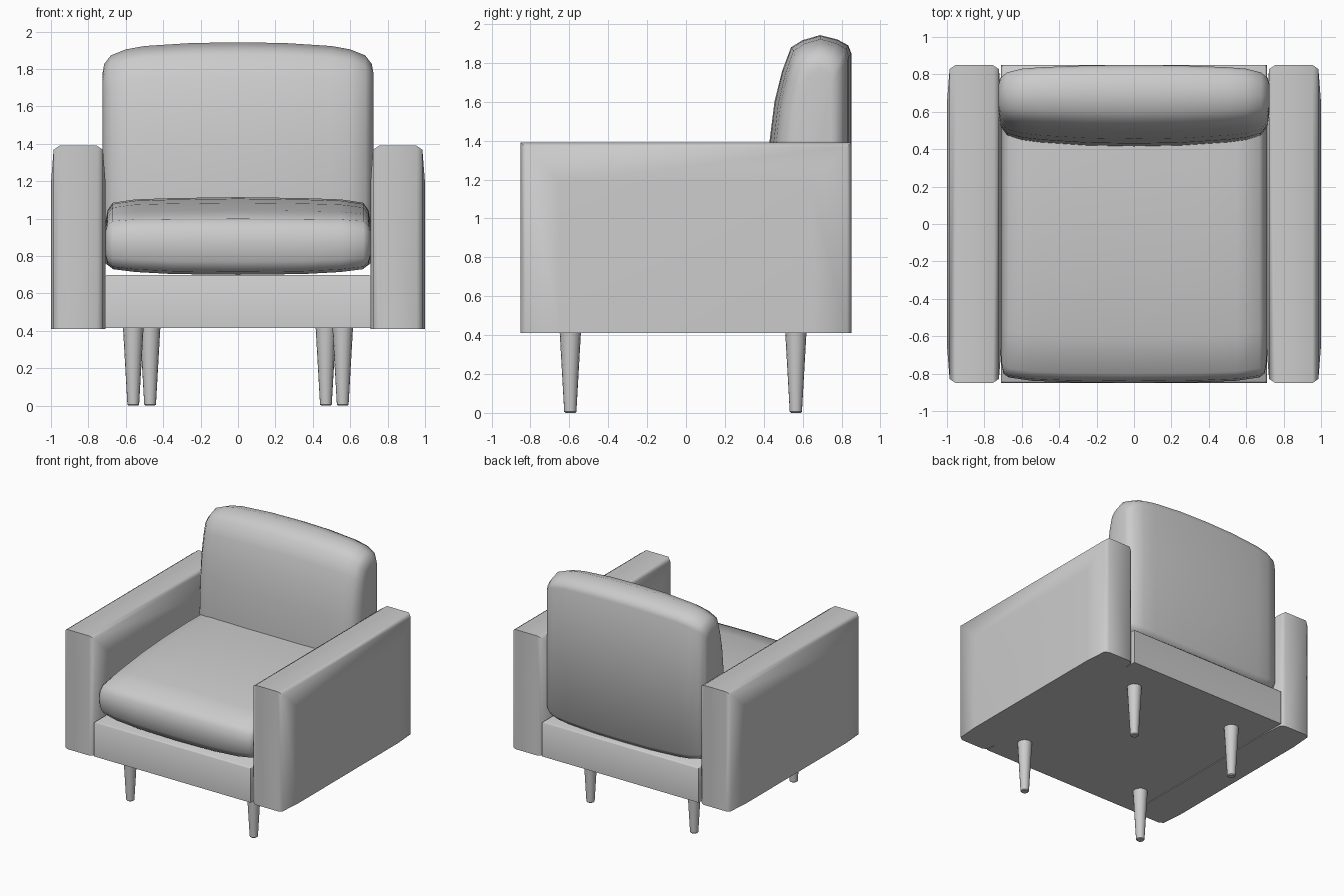
import bpy
import bmesh
from math import radians

cube = bpy.data.objects.get("Cube")
if cube:
    bpy.data.objects.remove(cube, do_unlink=True)

grey = bpy.data.materials.new("soft_grey")
grey.use_nodes = True
grey.diffuse_color = (0.6, 0.6, 0.6, 1)
grey.node_tree.nodes["Principled BSDF"].inputs["Base Color"].default_value = (0.6, 0.6, 0.6, 1)


def finish(name, bm, angle=60):
    """Turn a bmesh into a shaded, coloured object."""
    bmesh.ops.recalc_face_normals(bm, faces=bm.faces)
    mesh = bpy.data.meshes.new(name)
    bm.to_mesh(mesh)
    bm.free()
    mesh.materials.append(grey)
    obj = bpy.data.objects.new(name, mesh)
    bpy.context.collection.objects.link(obj)
    bpy.ops.object.select_all(action="DESELECT")
    obj.select_set(True)
    bpy.context.view_layer.objects.active = obj
    bpy.ops.object.shade_smooth_by_angle(angle=radians(angle))
    return obj


def loft(name, rings, angle=60):
    """Skin a row of matching closed rings and cap both ends."""
    bm = bmesh.new()
    loops = [[bm.verts.new(p) for p in ring] for ring in rings]
    n = len(loops[0])
    for a, b in zip(loops, loops[1:]):
        for i in range(n):
            j = (i + 1) % n
            bm.faces.new((a[i], a[j], b[j], b[i]))
    bm.faces.new(loops[0])
    bm.faces.new(loops[-1])
    return finish(name, bm, angle)


def cushion(name, profile, insets):
    """Sweep a side profile across x, pulling it in towards both ends.
    Each inset is (x, front, back, top, bottom)."""
    ys, zs = zip(*profile)
    y0, y1, z0, z1 = min(ys), max(ys), min(zs), max(zs)

    def ring(x, front, back, top, bottom):
        points = []
        for y, z in profile:
            s, t = (y - y0) / (y1 - y0), (z - z0) / (z1 - z0)
            points.append((x, y + front * (1 - s) - back * s,
                           z + bottom * (1 - t) - top * t))
        return points

    left = [ring(*row) for row in insets]
    right = [ring(-row[0], *row[1:]) for row in insets[:0:-1]]
    return loft(name, right + left)


# Arms: upright panels with softened long edges and a flat underside
arm_section = [(0.708, 0.2), (0.722, 0.022), (0.755, 0),
               (0.955, 0), (0.986, 0.022), (1.0, 0.2)]
for side, label in ((1, "left"), (-1, "right")):
    loft(label + "_arm", [
        [(side * x, d - 0.85, 0.41), (side * x, 0.85 - d, 0.41),
         (side * x, 0.85 - d, 1.39 - d), (side * x, d - 0.85, 1.39 - d)]
        for x, d in arm_section])

# Base frame with a slightly eased top edge
base = [(0.71, 0.85, 0.415), (0.71, 0.85, 0.69), (0.70, 0.84, 0.70)]
loft("base_frame", [
    [(-x, -y, z), (x, -y, z), (x, y, z), (-x, y, z)] for x, y, z in base])

# Seat cushion, crowned towards the back
seat_profile = [(0.6, 0.72), (-0.2, 0.702), (-0.7, 0.70), (-0.8, 0.715),
                (-0.84, 0.77), (-0.85, 0.87), (-0.84, 0.95), (-0.8, 1.0),
                (-0.6, 1.045), (-0.3, 1.085), (0, 1.107), (0.3, 1.115),
                (0.6, 1.11)]
cushion("seat_cushion", seat_profile, [
    (0, 0, 0, 0, 0), (0.35, 0.004, 0, 0.005, 0.004),
    (0.55, 0.012, 0, 0.012, 0.015), (0.67, 0.03, 0, 0.03, 0.03),
    (0.698, 0.05, 0, 0.07, 0.06), (0.708, 0.1, 0, 0.13, 0.1)])

# Back cushion, leaning and thinning towards the top
back_profile = [(0.81, 0.705), (0.5, 0.705), (0.43, 0.77), (0.415, 1.1),
                (0.43, 1.4), (0.455, 1.6), (0.495, 1.76), (0.54, 1.88),
                (0.6, 1.917), (0.69, 1.943), (0.78, 1.92), (0.835, 1.89),
                (0.85, 1.85), (0.85, 0.75)]
cushion("back_cushion", back_profile, [
    (0, 0, 0, 0, 0), (0.25, 0.005, 0.002, 0.004, 0.002),
    (0.5, 0.022, 0.012, 0.02, 0.012), (0.6, 0.035, 0.02, 0.038, 0.02),
    (0.68, 0.06, 0.04, 0.07, 0.035), (0.715, 0.11, 0.07, 0.115, 0.06),
    (0.724, 0.17, 0.1, 0.165, 0.09)])

# Tapered round legs; the rear pair stands closer together
for x, y, row in ((0.56, -0.595, "front"), (0.47, 0.565, "rear")):
    for side, label in ((1, "left"), (-1, "right")):
        bm = bmesh.new()
        bmesh.ops.create_cone(bm, cap_ends=True, segments=16,
                              radius1=0.031, radius2=0.055, depth=0.42)
        rim = [e for e in bm.edges if all(v.co.z < 0 for v in e.verts)]
        bmesh.ops.bevel(bm, geom=rim, offset=0.006, segments=1, affect="EDGES")
        bmesh.ops.translate(bm, verts=bm.verts, vec=(side * x, y, 0.21))
        finish(row + "_" + label + "_leg", bm, 40)
